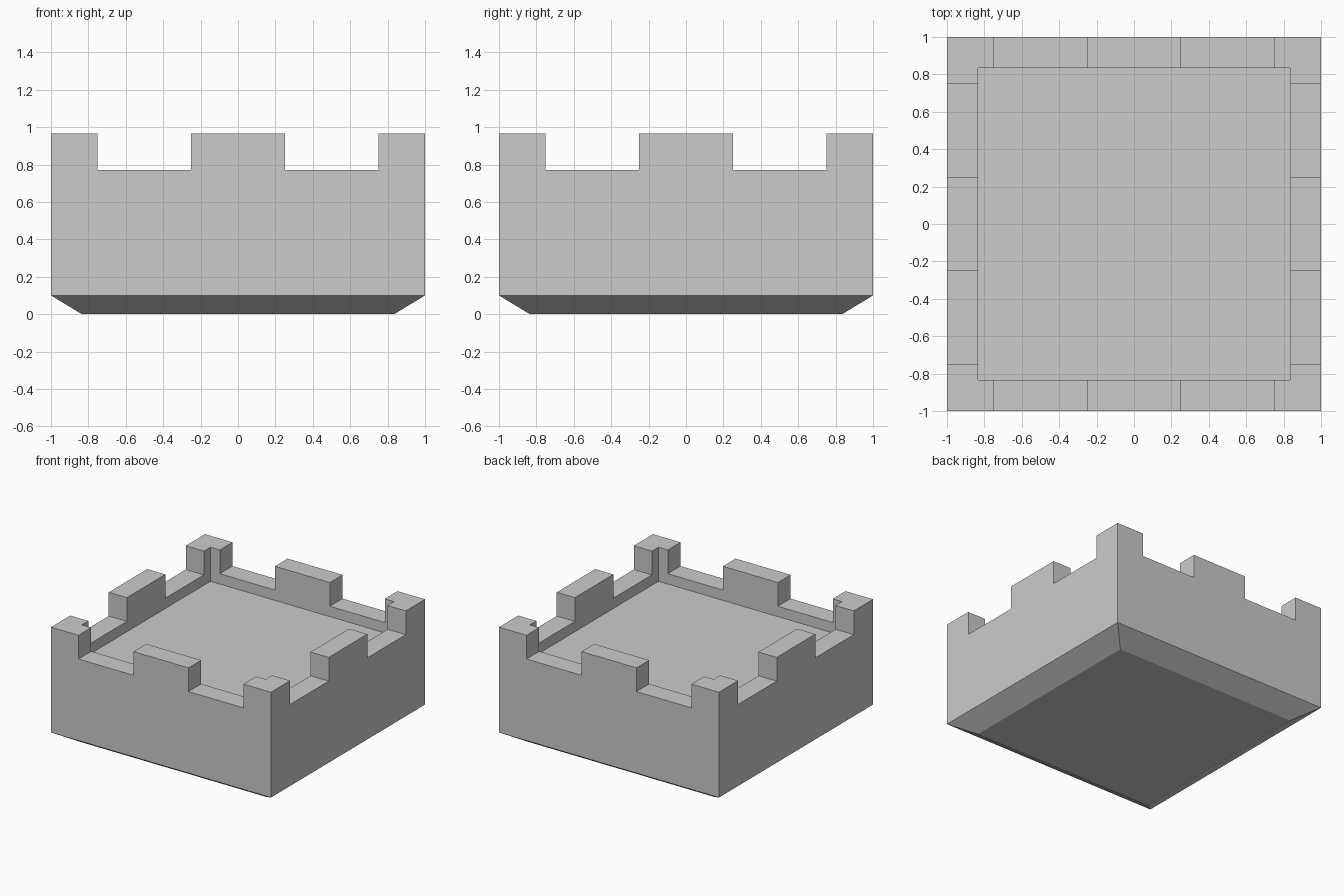
import bpy
import bmesh
from mathutils import Vector

if "Cube" in bpy.data.objects:
    bpy.data.objects.remove(bpy.data.objects["Cube"], do_unlink=True)

INNER = 0.835       # half width inside the walls, and of the underside
SILL = 0.77         # top of the low wall
FLOOR = 0.685       # recessed floor
TOP = 0.965         # top of the raised blocks

stone = bpy.data.materials.new("stone_grey")
stone.use_nodes = True
grey = (0.6, 0.6, 0.6, 1)
stone.diffuse_color = grey
stone.node_tree.nodes["Principled BSDF"].inputs["Base Color"].default_value = grey

bm = bmesh.new()


def square(half, z):
    corners = ((-1, -1), (1, -1), (1, 1), (-1, 1))
    return [bm.verts.new((half * x, half * y, z)) for x, y in corners]


# Body: square rings from the sloped underside, up the walls, down to the floor
profile = [(INNER, 0), (1, 0.1), (1, SILL), (INNER, SILL), (INNER, FLOOR)]
rings = [square(half, z) for half, z in profile]
for low, high in zip(rings, rings[1:]):
    for i in range(4):
        j = (i + 1) % 4
        bm.faces.new((low[i], low[j], high[j], high[i]))
bm.faces.new(rings[0][::-1])
bm.faces.new(rings[-1])

# Cut lines at the sides of the battlement gaps
for axis in (Vector((1, 0, 0)), Vector((0, 1, 0))):
    for offset in (-0.75, -0.25, 0.25, 0.75):
        bmesh.ops.bisect_plane(bm, geom=bm.verts[:] + bm.edges[:] + bm.faces[:],
                               plane_co=axis * offset, plane_no=axis)
bm.normal_update()


def is_raised(face):
    c = face.calc_center_median()
    if face.normal.z < 0.9 or abs(c.z - SILL) > 0.01:
        return False
    along = min(abs(c.x), abs(c.y))
    return along < 0.25 or along > 0.75


# Battlements: raise the middle of each wall and the corners
raised = [f for f in bm.faces if is_raised(f)]
result = bmesh.ops.extrude_face_region(bm, geom=raised)
new_verts = [g for g in result["geom"] if isinstance(g, bmesh.types.BMVert)]
bmesh.ops.translate(bm, verts=new_verts, vec=(0, 0, TOP - SILL))
leftover = [f for f in raised if f.is_valid]
if leftover:
    bmesh.ops.delete(bm, geom=leftover, context="FACES")

# Merge coplanar pieces into clean flat faces
bmesh.ops.dissolve_limit(bm, angle_limit=0.01, verts=bm.verts[:], edges=bm.edges[:])
bmesh.ops.recalc_face_normals(bm, faces=bm.faces[:])

mesh = bpy.data.meshes.new("battlement_top")
bm.to_mesh(mesh)
bm.free()
mesh.materials.append(stone)
tower = bpy.data.objects.new("battlement_top", mesh)
bpy.context.collection.objects.link(tower)
